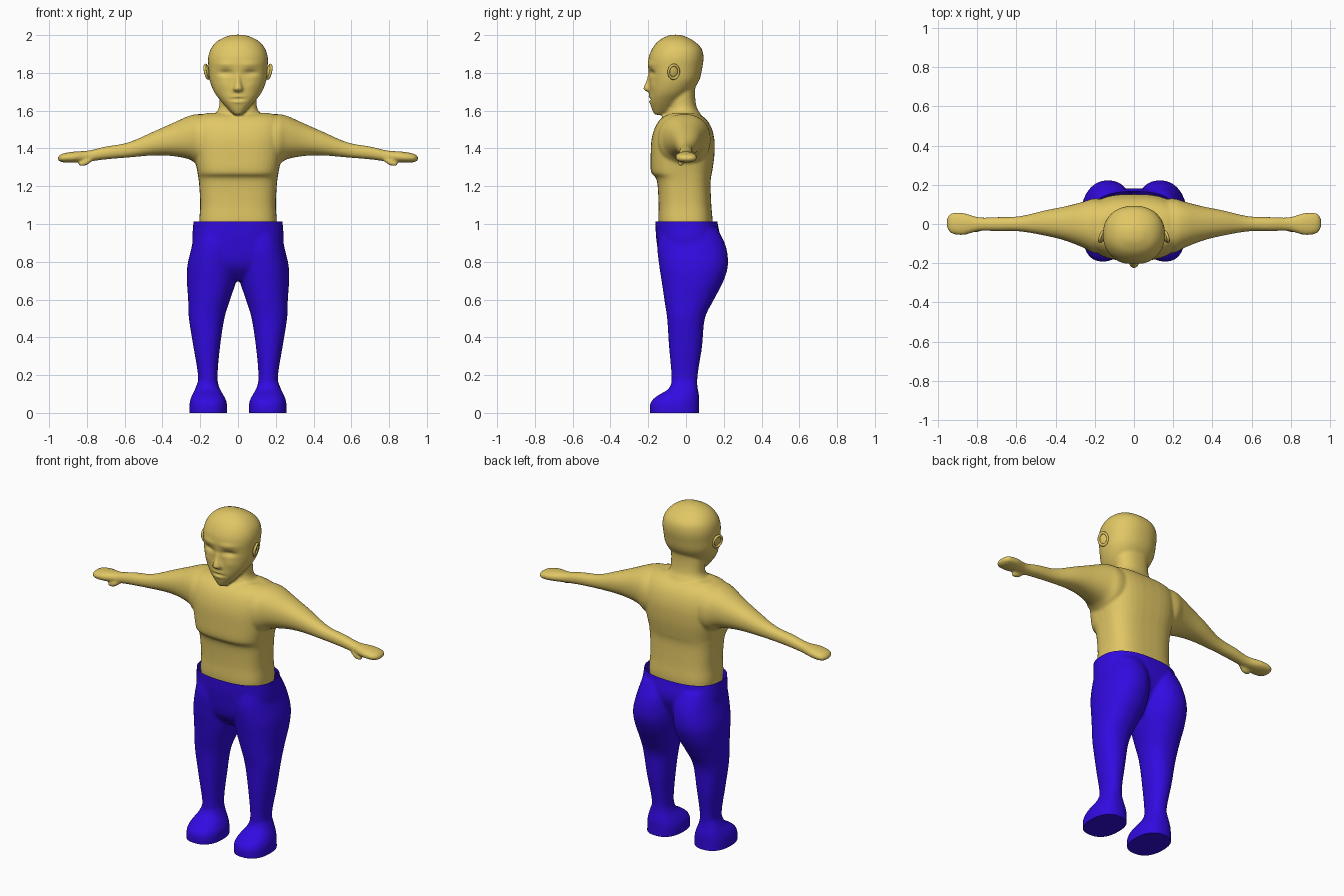
import bpy, bmesh, math
from mathutils import Matrix, Vector

if "Cube" in bpy.data.objects:
    bpy.data.objects.remove(bpy.data.objects["Cube"])


def material(name, rgb):
    m = bpy.data.materials.new(name)
    m.diffuse_color = (*rgb, 1)
    m.use_nodes = True
    m.node_tree.nodes["Principled BSDF"].inputs["Base Color"].default_value = m.diffuse_color
    return m


SKIN = material("golden_skin", (0.75, 0.57, 0.13))
BLUE = material("blue_cloth", (0.032, 0.003, 0.75))


def spline(rows, steps=5):
    """Catmull-Rom through rows of numbers."""
    out = []
    for i in range(len(rows) - 1):
        a, b, c, d = (rows[max(i - 1, 0)], rows[i], rows[i + 1], rows[min(i + 2, len(rows) - 1)])
        for s in range(steps):
            t = s / steps
            out.append([0.5 * (2 * q + (r - p) * t + (2 * p - 5 * q + 4 * r - w) * t * t
                               + (3 * q - p - 3 * r + w) * t ** 3)
                        for p, q, r, w in zip(a, b, c, d)])
    return out + [list(rows[-1])]


def loft(bm, rings, n=2.2, along="z", side=1, seg=40):
    """Closed tube; each ring is (position, min u, max u, min v, max v)."""
    loops = []
    for t, u0, u1, v0, v1 in spline(rings):
        loop = []
        for k in range(seg):
            a = 2 * math.pi * k / seg
            c, s = math.cos(a), math.sin(a)
            u = (u0 + u1) / 2 + (u1 - u0) / 2 * math.copysign(abs(c) ** (2 / n), c)
            v = (v0 + v1) / 2 + (v1 - v0) / 2 * math.copysign(abs(s) ** (2 / n), s)
            p = (u, v, t) if along == "z" else (t, u, v)
            loop.append(bm.verts.new((p[0] * side, p[1], p[2])))
        loops.append(loop)
    faces = [bm.faces.new(loops[0]), bm.faces.new(loops[-1])]
    for A, B in zip(loops, loops[1:]):
        for k in range(seg):
            j = (k + 1) % seg
            faces.append(bm.faces.new((A[k], A[j], B[j], B[k])))
    bmesh.ops.recalc_face_normals(bm, faces=faces)


def make(name, bm, mat):
    me = bpy.data.meshes.new(name)
    bm.to_mesh(me)
    bm.free()
    me.materials.append(mat)
    ob = bpy.data.objects.new(name, me)
    bpy.context.collection.objects.link(ob)
    return ob


def fuse(ob, voxel, smooth):
    """Merge overlapping tubes into one soft skin."""
    bpy.context.view_layer.objects.active = ob
    ob.select_set(True)
    r = ob.modifiers.new("merge", "REMESH")
    r.mode, r.voxel_size = "VOXEL", voxel
    s = ob.modifiers.new("soften", "SMOOTH")
    s.iterations = smooth
    for m in ("merge", "soften"):
        bpy.ops.object.modifier_apply(modifier=m)


def shade(ob):
    for p in ob.data.polygons:
        p.use_smooth = True
        p.material_index = 0


# Body: torso, neck, head, nose, arms and thumbs
bm = bmesh.new()
loft(bm, [(0.90, -.19, .19, -.12, .12), (1.0, -.205, .205, -.145, .14), (1.1, -.2, .2, -.145, .134),
          (1.2, -.205, .205, -.15, .13), (1.245, -.21, .21, -.16, .132), (1.275, -.215, .215, -.185, .138),
          (1.36, -.23, .23, -.187, .15), (1.45, -.24, .24, -.182, .15), (1.52, -.24, .24, -.16, .13),
          (1.565, -.22, .22, -.125, .095), (1.587, -.17, .17, -.08, .05)], n=2.9)
loft(bm, [(1.5, -.13, .13, -.1, .1), (1.575, -.122, .122, -.105, .08), (1.62, -.1, .1, -.09, .056),
          (1.7, -.1, .1, -.09, .048), (1.8, -.1, .1, -.1, .06)])
loft(bm, [(1.578, -.02, .02, -.165, -.12), (1.6, -.045, .045, -.178, -.07), (1.65, -.09, .09, -.192, -.02),
          (1.7, -.127, .127, -.194, .03), (1.76, -.15, .15, -.194, .07), (1.82, -.156, .156, -.2, .085),
          (1.88, -.158, .158, -.198, .093), (1.93, -.143, .143, -.178, .082), (1.97, -.107, .107, -.145, .04),
          (1.995, -.055, .055, -.1, -.01), (2.002, -.015, .015, -.07, -.04)])
loft(bm, [(1.70, -.018, .018, -.203, -.16), (1.715, -.026, .026, -.226, -.16),
          (1.76, -.014, .014, -.21, -.16), (1.81, -.01, .01, -.196, -.16)])
for side in (1, -1):
    loft(bm, [(.1, -.14, .12, 1.32, 1.575), (.2, -.148, .13, 1.31, 1.582), (.26, -.12, .113, 1.343, 1.572),
              (.35, -.085, .09, 1.36, 1.532), (.45, -.06, .07, 1.363, 1.488), (.58, -.038, .04, 1.352, 1.432),
              (.7, -.036, .035, 1.342, 1.41), (.79, -.036, .034, 1.331, 1.389), (.87, -.056, .056, 1.326, 1.383),
              (.93, -.048, .055, 1.327, 1.372), (.953, -.02, .03, 1.338, 1.356)], along="x", side=side)
    loft(bm, [(.77, -.03, -.012, 1.335, 1.35), (.80, -.042, -.012, 1.312, 1.345),
              (.83, -.042, -.014, 1.307, 1.33), (.845, -.034, -.02, 1.312, 1.324)],
         n=2, along="x", side=side)
body = make("body", bm, SKIN)
fuse(body, 0.0075, 5)

# Eye sockets, cheeks, lips and mouth pressed into the face: x, z, radius x, radius z, depth
press = [(.065, 1.80, .038, .016, .016), (.065, 1.845, .05, .014, -.006), (.075, 1.735, .03, .025, -.004),
         (0, 1.66, .034, .005, .010), (0, 1.675, .03, .007, -.005), (0, 1.646, .028, .007, -.005)]
for v in body.data.vertices:
    if v.co.z > 1.6 and v.co.y < -0.1:
        for x, z, rx, rz, d in press:
            v.co.y += d * math.exp(-((abs(v.co.x) - x) / rx) ** 2 - ((v.co.z - z) / rz) ** 2)
shade(body)

# Trousers with covered feet: pelvis, legs, feet
bm = bmesh.new()
loft(bm, [(.70, -.08, .08, -.06, .08), (.78, -.22, .22, -.13, .13), (.9, -.242, .242, -.155, .18),
          (1.0, -.237, .237, -.162, .168), (1.06, -.235, .235, -.162, .155)], n=2.5)
for side in (1, -1):
    loft(bm, [(.97, .01, .225, -.14, .17), (.88, 0, .245, -.152, .212), (.78, 0, .268, -.142, .222),
              (.69, .012, .27, -.128, .195), (.6, .042, .264, -.115, .148), (.5, .072, .26, -.1, .1),
              (.35, .095, .236, -.09, .085), (.2, .108, .212, -.077, .062), (.1, .1, .215, -.08, .06)],
         side=side)
    loft(bm, [(-.03, .06, .257, -.188, .07), (.045, .058, .257, -.19, .07), (.085, .072, .247, -.16, .07),
              (.125, .095, .228, -.095, .063), (.17, .11, .21, -.072, .057)], n=2.4, side=side)
trousers = make("trousers", bm, BLUE)
fuse(trousers, 0.009, 6)

# Open waist at the top, flat soles at the bottom
bm = bmesh.new()
bm.from_mesh(trousers.data)
for z, normal in ((1.012, (0, 0, 1)), (0, (0, 0, -1))):
    cut = bmesh.ops.bisect_plane(bm, geom=bm.verts[:] + bm.edges[:] + bm.faces[:], plane_co=(0, 0, z),
                                 plane_no=normal, clear_outer=True)
    if z == 0:
        edges = [e for e in cut["geom_cut"] if isinstance(e, bmesh.types.BMEdge)]
        bmesh.ops.edgeloop_fill(bm, edges=edges)
bmesh.ops.recalc_face_normals(bm, faces=bm.faces[:])
bm.to_mesh(trousers.data)
bm.free()
shade(trousers)
bpy.context.view_layer.objects.active = trousers
bpy.ops.object.select_all(action="DESELECT")
trousers.select_set(True)
bpy.ops.object.shade_smooth_by_angle(angle=math.radians(50))

# Ears: a rim ring around a thin bowl, tilted outward
for name, side in (("ear_right", 1), ("ear_left", -1)):
    tilt = (Matrix.Translation((.165 * side, -.065, 1.806)) @ Matrix.Rotation(side * .2, 4, "Y")
            @ Matrix.Rotation(side * .3, 4, "Z"))
    bpy.ops.mesh.primitive_torus_add(major_radius=.031, minor_radius=.007, major_segments=28, minor_segments=10)
    ear = bpy.context.object
    ear.name = name
    ear.data.transform(tilt @ Matrix.Diagonal((1, .9, 1.15, 1)) @ Matrix.Rotation(math.pi / 2, 4, "Y"))
    bm = bmesh.new()
    bm.from_mesh(ear.data)
    bmesh.ops.create_uvsphere(bm, u_segments=20, v_segments=12, radius=.03,
                              matrix=tilt @ Matrix.Translation((-.006 * side, 0, 0)) @ Matrix.Diagonal((.3, .9, 1.1, 1)))
    bm.to_mesh(ear.data)
    bm.free()
    ear.data.materials.append(SKIN)
    shade(ear)
